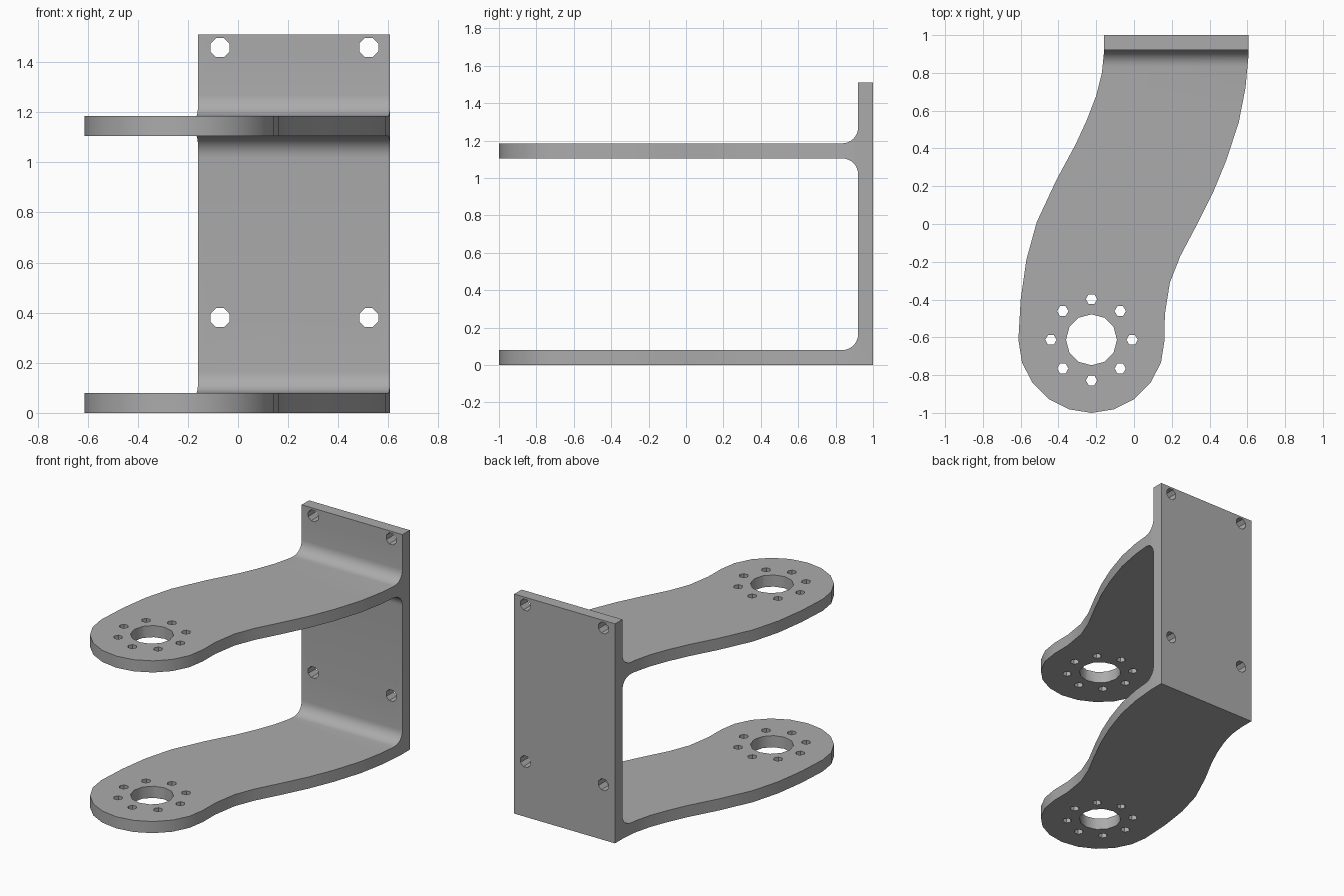
import bpy, bmesh
from math import sin, cos, pi, radians
from mathutils import Vector

cube = bpy.data.objects.get("Cube")
if cube:
    bpy.data.objects.remove(cube, do_unlink=True)

metal = bpy.data.materials.new("grey_metal")
metal.use_nodes = True
GREY = (0.41, 0.41, 0.41, 1)
metal.diffuse_color = GREY
metal.node_tree.nodes["Principled BSDF"].inputs["Base Color"].default_value = GREY


def arc(cx, cy, r, start, end, steps):
    """Points along an arc, angles in degrees."""
    angles = [radians(start + (end - start) * i / steps) for i in range(steps + 1)]
    return [(cx + r * cos(a), cy + r * sin(a)) for a in angles]


def add_prism(bm, points, direction):
    """Extrude a closed loop of 3D points along a direction."""
    face = bm.faces.new([bm.verts.new(p) for p in points])
    out = bmesh.ops.extrude_face_region(bm, geom=[face])
    moved = [v for v in out["geom"] if isinstance(v, bmesh.types.BMVert)]
    bmesh.ops.translate(bm, verts=moved, vec=Vector(direction))


def make_object(name, prisms):
    bm = bmesh.new()
    for points, direction in prisms:
        add_prism(bm, points, direction)
    bmesh.ops.recalc_face_normals(bm, faces=bm.faces)
    mesh = bpy.data.meshes.new(name)
    bm.to_mesh(mesh)
    bm.free()
    mesh.materials.append(metal)
    obj = bpy.data.objects.new(name, mesh)
    bpy.context.collection.objects.link(obj)
    return obj


def apply_boolean(target, cutter, operation):
    mod = target.modifiers.new(operation.lower(), "BOOLEAN")
    mod.operation = operation
    mod.solver = "EXACT"
    mod.object = cutter
    bpy.context.view_layer.objects.active = target
    bpy.ops.object.modifier_apply(modifier=mod.name)
    bpy.data.objects.remove(cutter, do_unlink=True)


# Side profile: back plate, two arms and filleted corners
PLATE, THICK, UPPER, TOP, R = 0.92, 0.08, 1.105, 1.51, 0.085
inner = PLATE - R
side = [(-1.1, 0), (1, 0), (1, TOP), (PLATE, TOP)]
side += arc(inner, UPPER + THICK + R, R, 0, -90, 8)
side += [(-1.1, UPPER + THICK), (-1.1, UPPER)]
side += arc(inner, UPPER - R, R, 90, 0, 8)
side += arc(inner, THICK + R, R, 0, -90, 8)
side += [(-1.1, THICK)]
bracket = make_object("mounting_bracket", [([(-0.8, y, z) for y, z in side], (1.6, 0, 0))])

# Plan outline: S-shaped edges running into a rounded end
HUB = (-0.225, -0.613)
left_edge = [(-0.16, 1.1), (-0.16, 0.9), (-0.17, 0.8), (-0.2, 0.68), (-0.25, 0.55),
             (-0.31, 0.42), (-0.41, 0.235), (-0.515, 0.01), (-0.57, -0.19), (-0.6, -0.4)]
right_edge = [(0.163, -0.48), (0.19, -0.31), (0.245, -0.17), (0.335, 0), (0.42, 0.17),
              (0.49, 0.34), (0.555, 0.54), (0.59, 0.72), (0.607, 0.9), (0.607, 1.1)]
plan = left_edge + arc(*HUB, 0.387, 180, 360, 10) + right_edge
outline = make_object("outline_cutter", [([(x, y, -0.1) for x, y in plan], (0, 0, 2))])
apply_boolean(bracket, outline, "INTERSECT")

# Hub bore and ring of small holes through both arms
bores = [arc(*HUB, 0.135, 0, 330, 11)]
for i in range(8):
    a = i * pi / 4
    bores.append(arc(HUB[0] + 0.215 * cos(a), HUB[1] + 0.215 * sin(a), 0.03, 0, 300, 5))
drills = [([(x, y, -0.1) for x, y in loop], (0, 0, 1.5)) for loop in bores]

# Four mounting holes through the back plate
for x in (-0.072, 0.522):
    for z in (0.38, 1.458):
        loop = arc(x, z, 0.041, 22.5, 337.5, 7)
        drills.append(([(px, 0.86, pz) for px, pz in loop], (0, 0.3, 0)))
apply_boolean(bracket, make_object("hole_cutter", drills), "DIFFERENCE")

# Smooth fillets and curved rims, crisp edges elsewhere
bpy.ops.object.select_all(action="DESELECT")
bracket.select_set(True)
bpy.context.view_layer.objects.active = bracket
bpy.ops.object.shade_smooth_by_angle(angle=radians(35))
